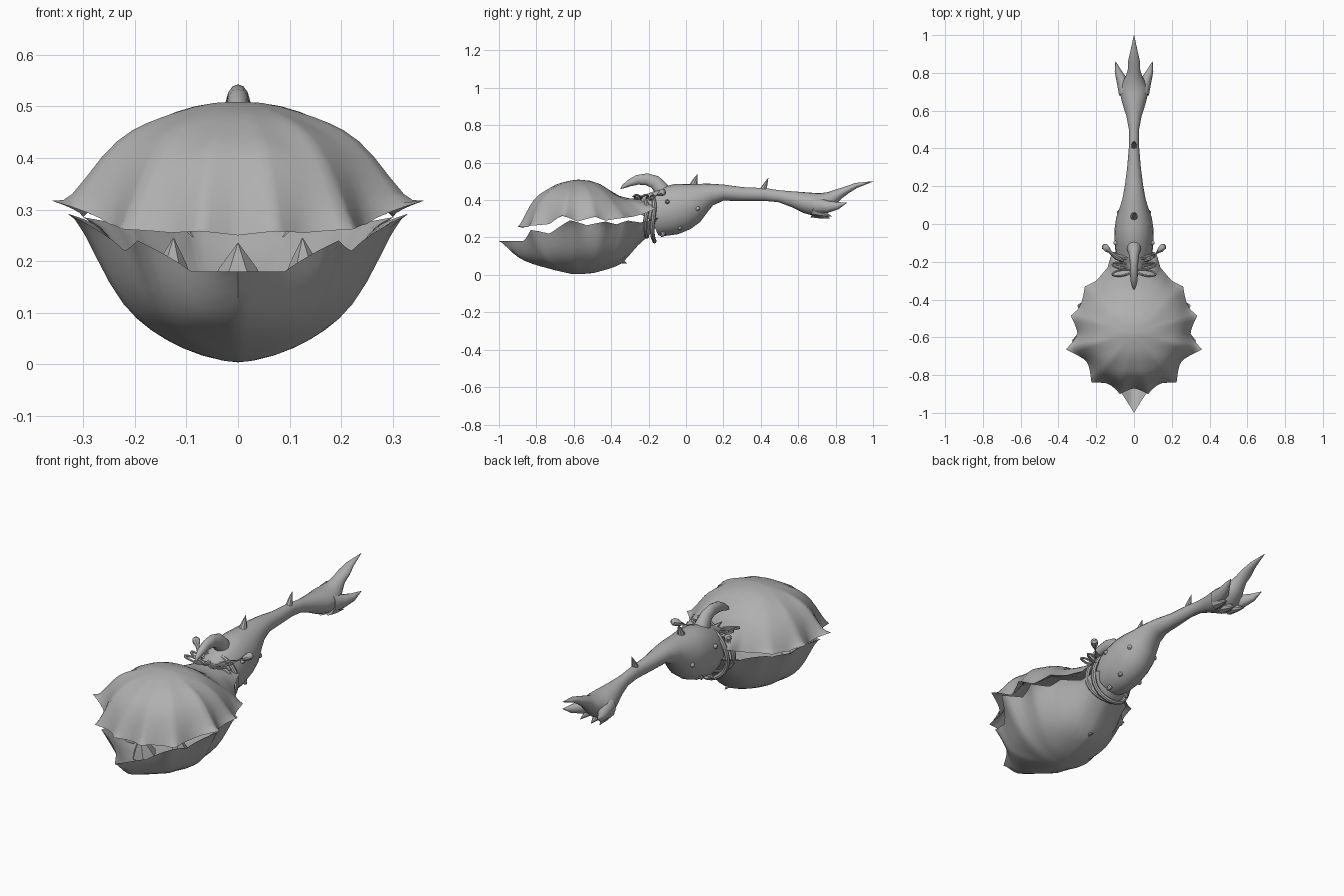
import bpy, bmesh, math
from mathutils import Vector

grey = bpy.data.materials.new("plain grey")
grey.diffuse_color = (0.43, 0.43, 0.43, 1)


def finish(name, bm, angle=40):
    bmesh.ops.remove_doubles(bm, verts=bm.verts, dist=0.0002)
    bmesh.ops.recalc_face_normals(bm, faces=bm.faces)
    me = bpy.data.meshes.new(name)
    bm.to_mesh(me)
    bm.free()
    ob = bpy.data.objects.new(name, me)
    bpy.context.collection.objects.link(ob)
    me.materials.append(grey)
    bpy.ops.object.select_all(action='DESELECT')
    ob.select_set(True)
    bpy.context.view_layer.objects.active = ob
    bpy.ops.object.shade_smooth_by_angle(angle=math.radians(angle))
    return ob


def bridge(bm, rings, wrap=False):
    pairs = list(zip(rings, rings[1:] + rings[:1])) if wrap else list(zip(rings, rings[1:]))
    for a, b in pairs:
        n = len(a)
        for i in range(n):
            bm.faces.new((a[i], a[(i + 1) % n], b[(i + 1) % n], b[i]))


def tube(name, pts, n=12, wrap=False):
    """Skin elliptical sections (x, y, z, width radius, height radius) along a path."""
    bm = bmesh.new()
    c = [Vector(p[:3]) for p in pts]
    rings = []
    for i, p in enumerate(pts):
        if wrap:
            d = c[(i + 1) % len(c)] - c[i - 1]
        else:
            d = c[min(i + 1, len(c) - 1)] - c[max(i - 1, 0)]
        d.normalize()
        ref = Vector((1, 0, 0)) if abs(d.x) < 0.8 else Vector((0, 1, 0))
        if wrap:
            ref = Vector((0, 1, 0)) if max(q.z for q in c) - c[0].z > 0.05 else Vector((0, 0, 1))
        side = (ref - d * ref.dot(d)).normalized()
        up = d.cross(side)
        rx, rz = p[3], p[-1]
        rings.append([bm.verts.new(c[i] + side * rx * math.cos(a) + up * rz * math.sin(a))
                      for a in (2 * math.pi * k / n for k in range(n))])
    bridge(bm, rings, wrap)
    if not wrap:
        bm.faces.new(rings[0])
        bm.faces.new(rings[-1])
    return finish(name, bm)


def spike(name, base, tip, r, n=8):
    b, t = Vector(base), Vector(tip)
    m = b.lerp(t, 0.5)
    return tube(name, [(*b, r), (*m, r * 0.6), (*t, 0.0008)], n)


def lookup(table, y):
    """Smoothed linear interpolation in (y, value) pairs."""
    def lin(v):
        if v <= table[0][0]:
            return table[0][1]
        for (a, fa), (b, fb) in zip(table, table[1:]):
            if v <= b:
                return fa + (fb - fa) * (v - a) / (b - a)
        return table[-1][1]
    return (lin(y - .015) + 2 * lin(y) + lin(y + .015)) / 4


def shell(name, rim, cy, keel, width, edge, curve, ridge):
    """Spiky clam half: keel, width and edge height follow y; rim is (x, y, z, spike share)."""
    full = rim + [(-x, y, z, s) for x, y, z, s in rim[-2:0:-1]]
    cols, sub = [], 4
    for i, p in enumerate(full):
        q = full[(i + 1) % len(full)]
        bp = Vector((p[0], p[1] - cy)) / (1 + p[3])
        bq = Vector((q[0], q[1] - cy)) / (1 + q[3])
        for k in range(sub):
            u = k / sub
            s = p[3] * (1 - u) ** 1.5 + q[3] * u ** 1.5
            cols.append((bp.lerp(bq, u), p[2] + (q[2] - p[2]) * u, s))
    bm = bmesh.new()

    def ring(t, depth, inset):
        out = []
        for b, z, s in cols:
            p = b * t * inset * (1 + s * t ** 7)
            y = cy + p.y
            e, k = lookup(edge, y), lookup(keel, y)
            u = min(1, abs(p.x) / lookup(width, y))
            h = e + (k - e) * (1 - curve(u)) * depth + ridge * s * t ** 5 * (1 - t) * depth
            out.append(bm.verts.new((p.x, y, h + (z - h) * t ** 14)))
        return out

    outer = [ring(t, 1, 1) for t in (.03, .15, .28, .4, .51, .61, .7, .78, .85, .905, .95, .98, 1)]
    inner = [ring(t, 0.65, 0.95) for t in (0.97, 0.85, 0.6, 0.3, 0.05)]
    bridge(bm, outer + inner)
    bm.faces.new(outer[0])
    bm.faces.new(inner[-1])
    return finish(name, bm, 60)


# Clam halves
shell("upper_shell", [
    (0, -.87, .25, 0), (.075, -.90, .258, .09), (.13, -.85, .255, 0), (.225, -.84, .262, .2),
    (.25, -.73, .272, 0), (.36, -.665, .317, .25), (.30, -.58, .285, 0), (.335, -.485, .31, .15),
    (.285, -.43, .29, 0), (.26, -.33, .305, .1), (.19, -.29, .31, 0), (.14, -.23, .325, 0),
    (.12, -.16, .355, 0), (0, -.14, .375, 0)], -.58,
    [(-.9, .27), (-.87, .335), (-.8, .42), (-.7, .482), (-.64, .50), (-.58, .51), (-.5, .502), (-.44, .477),
     (-.38, .432), (-.33, .412), (-.25, .405), (-.14, .385)],
    [(-.9, .2), (-.84, .26), (-.72, .33), (-.64, .36), (-.48, .335), (-.33, .27), (-.25, .18), (-.14, .14)],
    [(-.9, .26), (-.75, .285), (-.6, .3), (-.4, .3), (-.25, .32), (-.14, .35)],
    lambda u: u ** 2.2, 1.0)
shell("lower_shell", [
    (0, -1.0, .18, .2), (.09, -.87, .18, 0), (.195, -.83, .24, .15), (.22, -.73, .22, 0),
    (.33, -.62, .292, .2), (.27, -.53, .265, 0), (.30, -.43, .285, .14), (.23, -.37, .27, 0),
    (.21, -.31, .29, .1), (.14, -.24, .28, 0), (.11, -.15, .305, 0), (0, -.13, .305, 0)], -.56,
    [(-1, .16), (-.96, .12), (-.9, .092), (-.85, .076), (-.78, .05), (-.7, .025), (-.6, .002), (-.5, .008),
     (-.4, .035), (-.34, .06), (-.29, .12), (-.25, .165), (-.2, .20), (-.13, .25)],
    [(-1, .06), (-.9, .16), (-.83, .225), (-.75, .275), (-.62, .335), (-.45, .31), (-.33, .24),
     (-.25, .16), (-.13, .12)],
    [(-1, .18), (-.87, .185), (-.8, .22), (-.62, .28), (-.3, .28), (-.13, .305)],
    lambda u: .15 * u + .85 * u ** 2.4, -.7)
spike("keel_spike", (0, -.385, .085), (0, -.315, .062), .025)

# Teeth inside the mouth
spike("middle_tooth", (0, -.76, .14), (0, -.79, .235), .06, 6)
for sx in (-1, 1):
    spike("side_tooth", (sx * .13, -.66, .15), (sx * .125, -.68, .245), .045, 6)

# Body sac running back into the handle, its flared end and the long middle claw
tube("handle", [
    (0, -.205, .30, .06, .08), (0, -.195, .315, .085, .115), (0, -.15, .325, .098, .122),
    (0, -.08, .345, .104, .133), (0, -.02, .365, .102, .128), (0, .03, .385, .095, .112),
    (0, .08, .41, .078, .083), (0, .13, .43, .062, .06), (0, .2, .44, .049, .043),
    (0, .3, .432, .036, .037), (0, .42, .43, .026, .034), (0, .5, .42, .027, .032),
    (0, .57, .405, .04, .042), (0, .64, .386, .062, .056), (0, .69, .376, .074, .062),
    (0, .735, .383, .068, .057), (0, .78, .408, .045, .04), (0, .82, .434, .032, .028),
    (0, .86, .454, .032, .02), (0, .91, .478, .02, .014), (0, 1.0, .5, .001, .001)], 20)

# Side and lower claws on the flared end
spike("under_claw", (0, .68, .34), (0, .77, .302), .035)
for sx in (-1, 1):
    tube("side_claw", [(sx * .045, .69, .372, .035, .045), (sx * .064, .76, .364, .029, .032),
                       (sx * .085, .81, .37, .018, .02), (sx * .098, .86, .385, .001, .001)])
    spike("lower_claw", (sx * .04, .68, .345), (sx * .055, .78, .312), .03)

# Curled horn over the hinge
tube("horn", [(0, -.11, .42, .042, .045), (0, -.135, .463, .036, .04), (0, -.165, .496, .027, .036),
              (0, -.21, .511, .022, .032), (0, -.26, .508, .021, .026), (0, -.305, .49, .018, .018),
              (0, -.335, .472, .010, .010), (0, -.35, .46, .001, .001)])

# Thorns along the top of the handle
spike("top_thorn", (0, .04, .48), (0, .062, .54), .02)
spike("handle_thorn", (0, .41, .45), (0, .44, .518), .018)

# Studs, knobbed pegs and bow loops on both sides
for sx in (-1, 1):
    for x, y, z, tx, ty, tz in ((.09, -.10, .39, .108, -.10, .392), (.05, -.12, .225, .06, -.13, .205),
                                (.055, -.03, .26, .068, -.035, .24), (.075, .06, .36, .085, .065, .345)):
        tube("stud", [(sx * x, y, z, .012), (sx * (x + tx) / 2, (y + ty) / 2, (z + tz) / 2, .012),
                      (sx * tx, ty, tz, .006)], 8)
    tube("peg", [(sx * .03, -.20, .395, .011), (sx * .09, -.18, .415, .012), (sx * .13, -.145, .43, .010),
                 (sx * .14, -.135, .436, .017), (sx * .155, -.12, .443, .018), (sx * .163, -.112, .447, .008)], 8)
    for cy, tilt in ((-.222, .02), (-.258, -.02)):
        loop = []
        for k in range(16):
            a = 2 * math.pi * k / 16
            loop.append((sx * (.065 + .05 * math.cos(a)), cy + .016 * math.sin(a) + tilt * .4 * math.cos(a),
                         .415 + .012 * math.cos(a), .006))
        tube("bow_loop", loop, 6, True)
spike("bow_knot", (0, -.21, .405), (0, -.29, .42), .02)

# Straps lashing the halves to the body
for y, rx, rz in ((-.175, .112, .125), (-.215, .12, .10)):
    strap = [(rx * math.cos(a), y + .006 * math.sin(3 * a), .305 + rz * math.sin(a), .012)
             for a in (2 * math.pi * k / 28 for k in range(28))]
    tube("strap", strap, 8, True)
